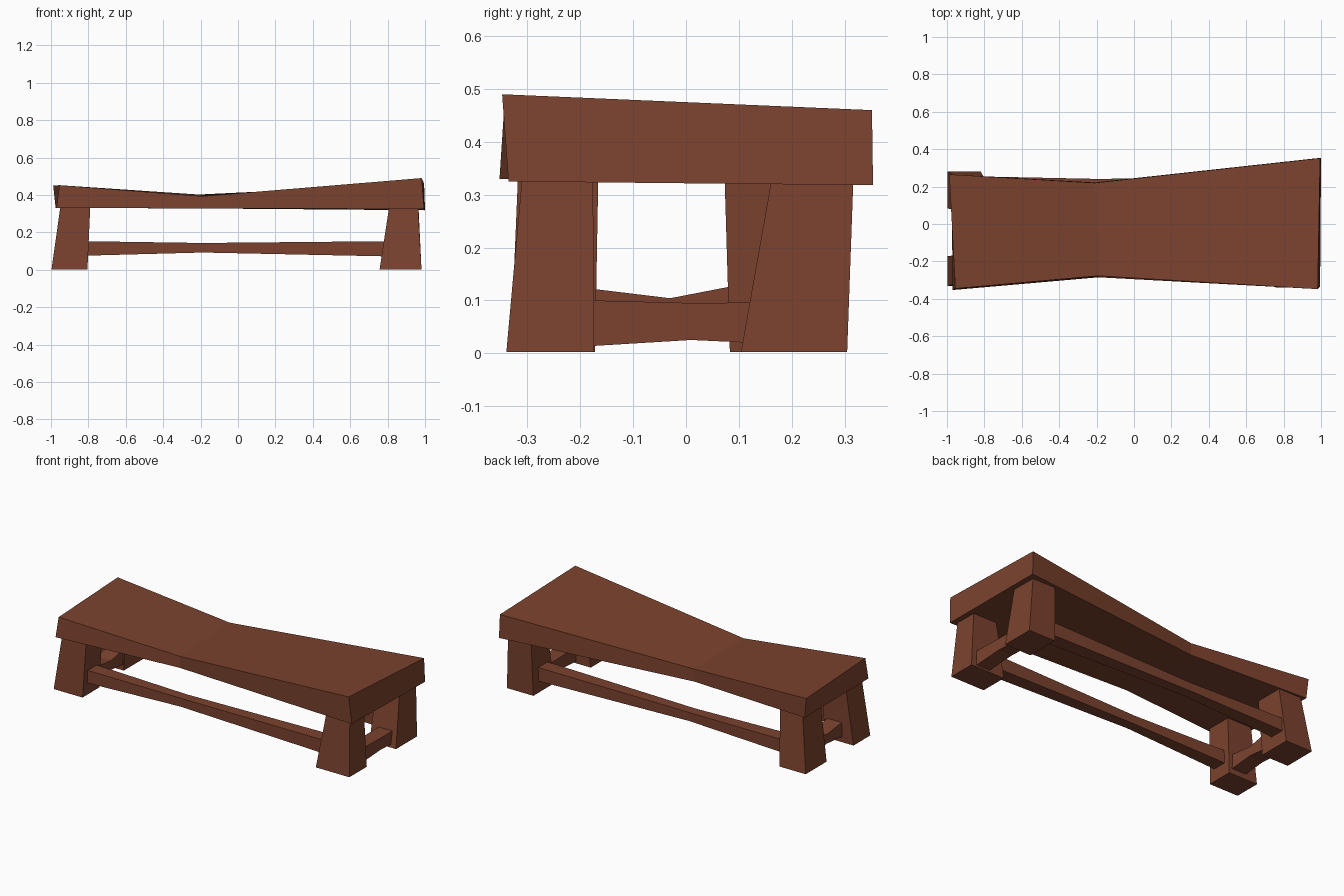
import bpy, bmesh

if "Cube" in bpy.data.objects:
    bpy.data.objects.remove(bpy.data.objects["Cube"])

wood = bpy.data.materials.new("reddish brown wood")
wood.diffuse_color = (0.2, 0.055, 0.028, 1)
wood.use_nodes = True
wood.node_tree.nodes["Principled BSDF"].inputs["Base Color"].default_value = wood.diffuse_color


def loft(name, rings):
    """Solid through a row of four-cornered rings, capped at both ends."""
    bm = bmesh.new()
    loops = [[bm.verts.new(p) for p in ring] for ring in rings]
    for a, b in zip(loops, loops[1:]):
        for i in range(4):
            j = (i + 1) % 4
            bm.faces.new((a[i], a[j], b[j], b[i]))
    bm.faces.new(loops[0][::-1])
    bm.faces.new(loops[-1])
    bmesh.ops.recalc_face_normals(bm, faces=bm.faces)
    mesh = bpy.data.meshes.new(name)
    bm.to_mesh(mesh)
    bm.free()
    mesh.materials.append(wood)
    obj = bpy.data.objects.new(name, mesh)
    bpy.context.collection.objects.link(obj)
    return obj


# Hand-hewn top: rings run left, waist, right (front bottom, front top, back top, back bottom)
loft("table_top", [
    [(-0.97, -0.353, 0.33), (-0.955, -0.345, 0.452), (-0.988, 0.265, 0.45), (-0.975, 0.262, 0.33)],
    [(-0.19, -0.285, 0.328), (-0.19, -0.277, 0.393), (-0.21, 0.22, 0.402), (-0.21, 0.222, 0.328)],
    [(0.995, -0.336, 0.325), (0.982, -0.348, 0.49), (0.995, 0.352, 0.46), (1.0, 0.354, 0.318)],
])


# Splayed legs: foot and head rectangles given as (x0, x1, y0, y1)
def leg(name, foot, head):
    def rect(r, z):
        x0, x1, y0, y1 = r
        return [(x0, y0, z), (x1, y0, z), (x1, y1, z), (x0, y1, z)]
    return loft(name, [rect(foot, 0.002), rect(head, 0.335)])


leg("front_left_leg", (-0.997, -0.805, -0.332, -0.172), (-0.95, -0.79, -0.318, -0.166))
leg("front_right_leg", (0.757, 0.981, -0.34, -0.174), (0.808, 0.963, -0.31, -0.176))
leg("back_left_leg", (-0.996, -0.82, 0.083, 0.282), (-0.95, -0.80, 0.073, 0.245))
leg("back_right_leg", (0.805, 0.981, 0.104, 0.305), (0.812, 0.965, 0.163, 0.317))


# Long rails, slightly waisted
def long_rail(name, y0, y1):
    rings = []
    for x, inset, z0, z1 in ((-0.86, 0, 0.074, 0.153), (-0.19, 0.014, 0.092, 0.143), (0.86, 0, 0.07, 0.153)):
        a, b = y0 + inset, y1 - inset
        rings.append([(x, a, z0), (x, a, z1), (x, b, z1), (x, b, z0)])
    return loft(name, rings)


long_rail("front_rail", -0.293, -0.205)
long_rail("back_rail", 0.165, 0.255)


# Short end rails with hollowed middles
def end_rail(name, x0, x1, stations):
    return loft(name, [[(x0, y, z0), (x0, y, z1), (x1, y, z1), (x1, y, z0)]
                       for y, z0, z1 in stations])


end_rail("left_end_rail", -0.92, -0.825, ((-0.22, 0.03, 0.127), (-0.03, 0.048, 0.104), (0.13, 0.035, 0.135)))
end_rail("right_end_rail", 0.855, 0.945, ((-0.22, 0.011, 0.101), (0.01, 0.025, 0.095), (0.16, 0.018, 0.096)))
